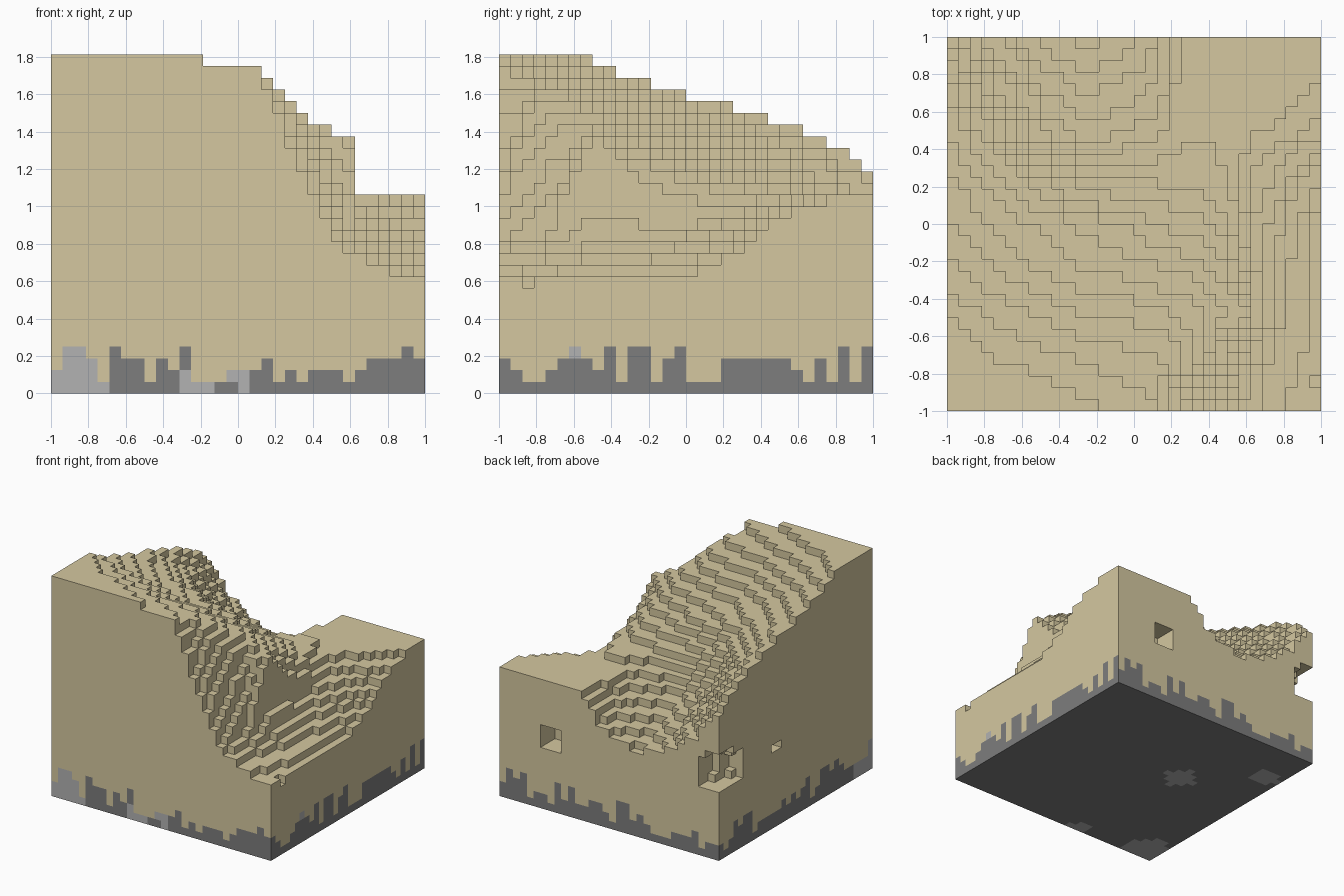
import bpy
import bmesh
import random
from mathutils import Vector

random.seed(4)
cube = bpy.data.objects.get("Cube")
if cube:
    bpy.data.objects.remove(cube)

N = 32              # cells along each side
CELL = 2 / N

# Relief in cells: one row per y station, one column per x station
X_STOPS = (-1, -.75, -.5, -.25, 0, .12, .25, .38, .5, .6, .67, .75, 1)
RELIEF = (
    (30, 30, 29.6, 28.8, 28, 27.6, 21.8, 17.3, 13.4, 12.1, 11.9, 10.6, 10),
    (29.8, 28.7, 28.2, 27.5, 27, 27, 26, 23.5, 17.5, 13, 12, 11, 10),
    (28.5, 27.3, 26.4, 25.6, 25.3, 24.9, 24.6, 23.6, 22.5, 21.9, 14, 12, 10),
    (27, 25.6, 24.5, 23.5, 23.1, 22.7, 22.4, 22, 21, 18.5, 13.5, 12.3, 10),
    (25.7, 24.3, 23.4, 22.1, 21.2, 20.5, 20, 19.7, 18.5, 16.5, 13.8, 13.2, 9.6),
    (24.8, 23, 20.5, 18.3, 18.2, 18.2, 18.2, 18, 17.6, 16, 15, 14.6, 11.4),
    (23.5, 20.6, 16.5, 14.8, 15.6, 16.2, 17.3, 17.4, 17, 16.8, 16.4, 16.4, 14.9),
    (22.3, 17.5, 14.3, 13, 13.9, 14.7, 17, 17, 17, 17, 16.7, 17.7, 16.3),
    (19.4, 14.5, 12, 11, 12, 13.4, 17, 17, 17, 17, 17, 17.2, 17),
)

# Ragged top of the stone band, in cells, along each wall
FRONT_BAND = "24431433132411122231212221233343"
RIGHT_BAND = "32112343241441341113333332131414"
BACK_BAND = [random.choice("1222334") for _ in range(N)]
LEFT_BAND = [random.choice("1222334") for _ in range(N)]

# Pale stone patches: centre and radius
PATCHES = ((-.88, -.91, .1, .22), (-.24, -.97, .03, .09), (.025, -1, .08, .063),
           (1, -.6, .22, .05), (-.34, .16, 0, .13), (-.86, .59, 0, .12))


def material(name, colour):
    mat = bpy.data.materials.new(name)
    mat.use_nodes = True
    mat.diffuse_color = (*colour, 1)
    mat.node_tree.nodes["Principled BSDF"].inputs["Base Color"].default_value = (*colour, 1)
    return mat


def mid(i):
    return -1 + (i + .5) * CELL


def relief_at(x, y):
    """Blend the relief stations around a point."""
    row = min(int((y + 1) * 4), len(RELIEF) - 2)
    v = (y + 1) * 4 - row
    col = max(k for k in range(len(X_STOPS) - 1) if X_STOPS[k] <= x)
    u = (x - X_STOPS[col]) / (X_STOPS[col + 1] - X_STOPS[col])

    def along(r):
        return r[col] * (1 - u) + r[col + 1] * u
    return along(RELIEF[row]) * (1 - v) + along(RELIEF[row + 1]) * v


def hollow(i, j, k):
    """Cave in the back corner, window in the back wall, slot in the side wall."""
    x, y, z = mid(i), mid(j), (k + .5) * CELL
    cave = k >= 9 and ((x + 1) / .21) ** 2 + ((y - 1) / .33) ** 2 + ((z - .69) / .2) ** 2 < 1
    window = .43 < x < .63 and y > .8 and 8 <= k < 11
    slot = x < -.87 and .18 < y < .32 and k == 10
    return cave or window or slot


# Solid cells of the block
solid = set()
for i in range(N):
    for j in range(N):
        top = min(29, round(relief_at(mid(i), mid(j))))
        if i == N - 1 and j == 2:
            top = 9     # small nick on the rim
        solid.update((i, j, k) for k in range(top) if not hollow(i, j, k))


def is_stone(cell, step):
    """Stone covers the underside and the ragged foot of the outer walls."""
    i, j, k = cell
    if step[2]:
        return step[2] < 0 and k == 0
    if step[0]:
        band = RIGHT_BAND if step[0] > 0 else LEFT_BAND
        return k < int(band[j])
    band = BACK_BAND if step[1] > 0 else FRONT_BAND
    return k < int(band[i])


def face_material(cell, step, centre):
    if not is_stone(cell, step):
        return 0
    for x, y, z, r in PATCHES:
        if (centre - Vector((x, y, z))).length < r:
            return 2
    return 1


# Skin of the block: one quad for every exposed cell side
bm = bmesh.new()
corners = {}


def corner(key):
    if key not in corners:
        corners[key] = bm.verts.new((key[0] * CELL - 1, key[1] * CELL - 1, key[2] * CELL))
    return corners[key]


for cell in sorted(solid):
    for axis in range(3):
        for sign in (-1, 1):
            step = [0, 0, 0]
            step[axis] = sign
            if tuple(c + s for c, s in zip(cell, step)) in solid:
                continue
            a, b = (axis + 1) % 3, (axis + 2) % 3
            keys = []
            for da, db in ((0, 0), (1, 0), (1, 1), (0, 1)):
                key = list(cell)
                key[axis] += sign > 0
                key[a] += da
                key[b] += db
                keys.append(tuple(key))
            if sign < 0:
                keys.reverse()
            face = bm.faces.new([corner(key) for key in keys])
            face.material_index = face_material(cell, step, face.calc_center_median())

mesh = bpy.data.meshes.new("terrain_block")
bm.to_mesh(mesh)
bm.free()
for name, colour in (("sand", (.66, .575, .35)),
                     ("dark_stone", (.205, .205, .205)),
                     ("pale_stone", (.445, .445, .445))):
    mesh.materials.append(material(name, colour))
terrain = bpy.data.objects.new("terrain_block", mesh)
bpy.context.collection.objects.link(terrain)
